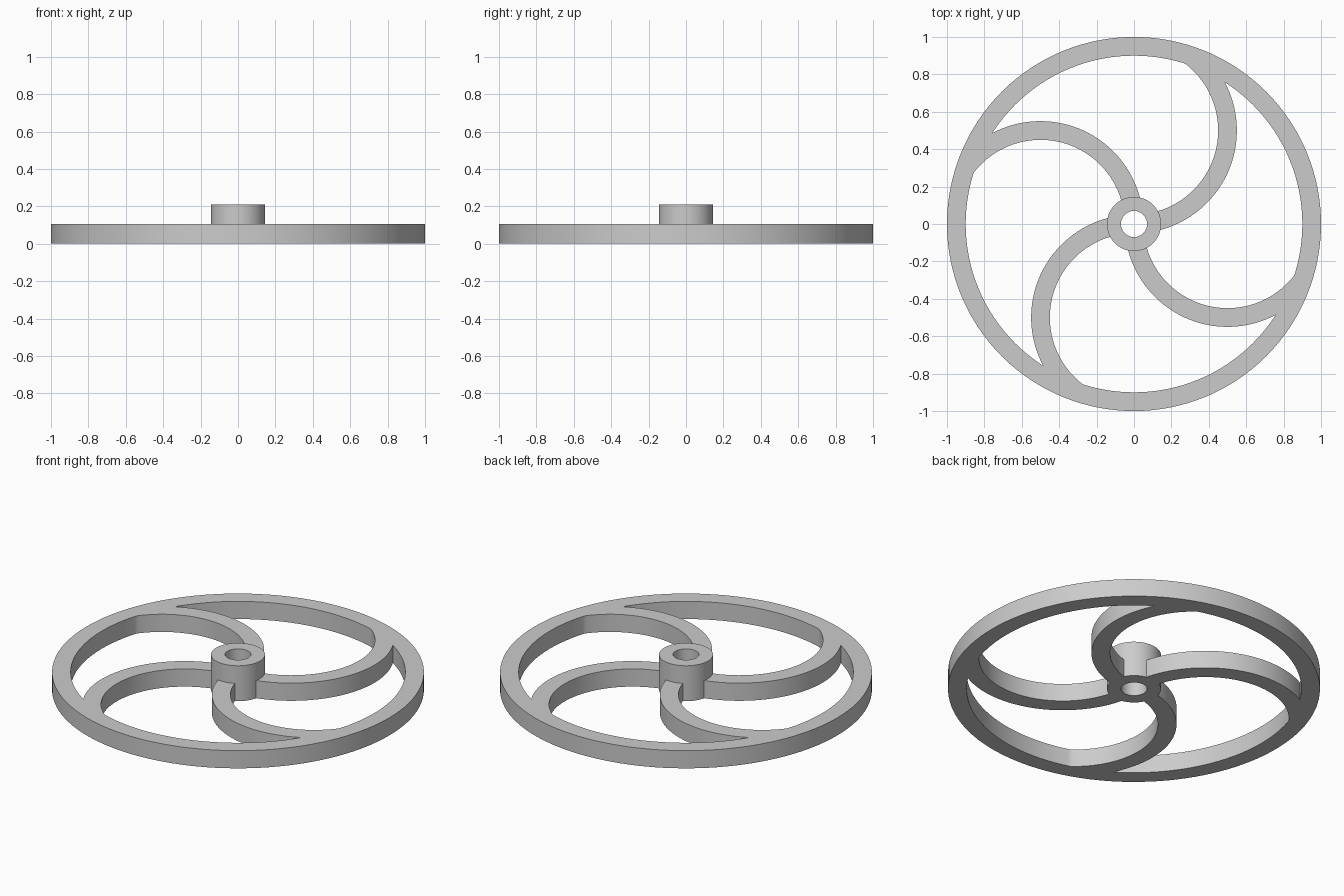
import bpy, bmesh
from math import acos, cos, sin, pi, tau

cube = bpy.data.objects.get("Cube")
if cube:
    bpy.data.objects.remove(cube, do_unlink=True)

THICK, HUB_TOP = 0.105, 0.21

grey = bpy.data.materials.new("cast grey")
grey.use_nodes = True
GREY = (0.6, 0.6, 0.6, 1)
grey.diffuse_color = GREY
grey.node_tree.nodes["Principled BSDF"].inputs["Base Color"].default_value = GREY


def sweep(name, sections, closed):
    """Join rectangular cross-sections into a solid bar or ring."""
    bm = bmesh.new()
    rows = [[bm.verts.new(p) for p in s] for s in sections]
    pairs = list(zip(rows, rows[1:]))
    if closed:
        pairs.append((rows[-1], rows[0]))
    else:
        bm.faces.new(rows[0])
        bm.faces.new(rows[-1])
    for a, b in pairs:
        for i in range(4):
            j = (i + 1) % 4
            bm.faces.new((a[i], a[j], b[j], b[i]))
    bmesh.ops.recalc_face_normals(bm, faces=bm.faces)
    mesh = bpy.data.meshes.new(name)
    bm.to_mesh(mesh)
    bm.free()
    mesh.materials.append(grey)
    obj = bpy.data.objects.new(name, mesh)
    bpy.context.collection.objects.link(obj)
    return obj


def section(inner, outer, height):
    return [(*inner, 0), (*outer, 0), (*outer, height), (*inner, height)]


def ring(name, r_in, r_out, height, steps):
    angles = [tau * i / steps for i in range(steps)]
    return sweep(name, [section((r_in * cos(a), r_in * sin(a)),
                                (r_out * cos(a), r_out * sin(a)), height)
                        for a in angles], True)


def spoke(name, turn, offset=0.5, steps=40):
    """Circular arc bar running from inside the hub to inside the rim."""
    def reach(r, dist):
        return acos((offset**2 + r**2 - dist**2) / (2 * offset * r))

    def point(r, t):
        a = reach(r, 0.11) * (1 - t) + reach(r, 0.94) * t
        x, y = r * cos(a) - offset, r * sin(a)
        return x * cos(turn) - y * sin(turn), x * sin(turn) + y * cos(turn)

    return sweep(name, [section(point(0.45, i / steps), point(0.55, i / steps), THICK)
                        for i in range(steps + 1)], False)


# Rim, hub with bore, and four curved spokes
wheel = ring("wheel", 0.9, 1.0, THICK, 128)
parts = [spoke(f"spoke_{i + 1}", i * pi / 2) for i in range(4)]
parts.append(ring("hub", 0.07, 0.145, HUB_TOP, 64))

# Fuse everything into one casting
bpy.ops.object.select_all(action="DESELECT")
bpy.context.view_layer.objects.active = wheel
wheel.select_set(True)
for part in parts:
    mod = wheel.modifiers.new("fuse", "BOOLEAN")
    mod.operation, mod.solver, mod.object = "UNION", "EXACT", part
    bpy.ops.object.modifier_apply(modifier=mod.name)
    bpy.data.objects.remove(part, do_unlink=True)
bpy.ops.object.shade_smooth_by_angle(angle=pi / 6)
